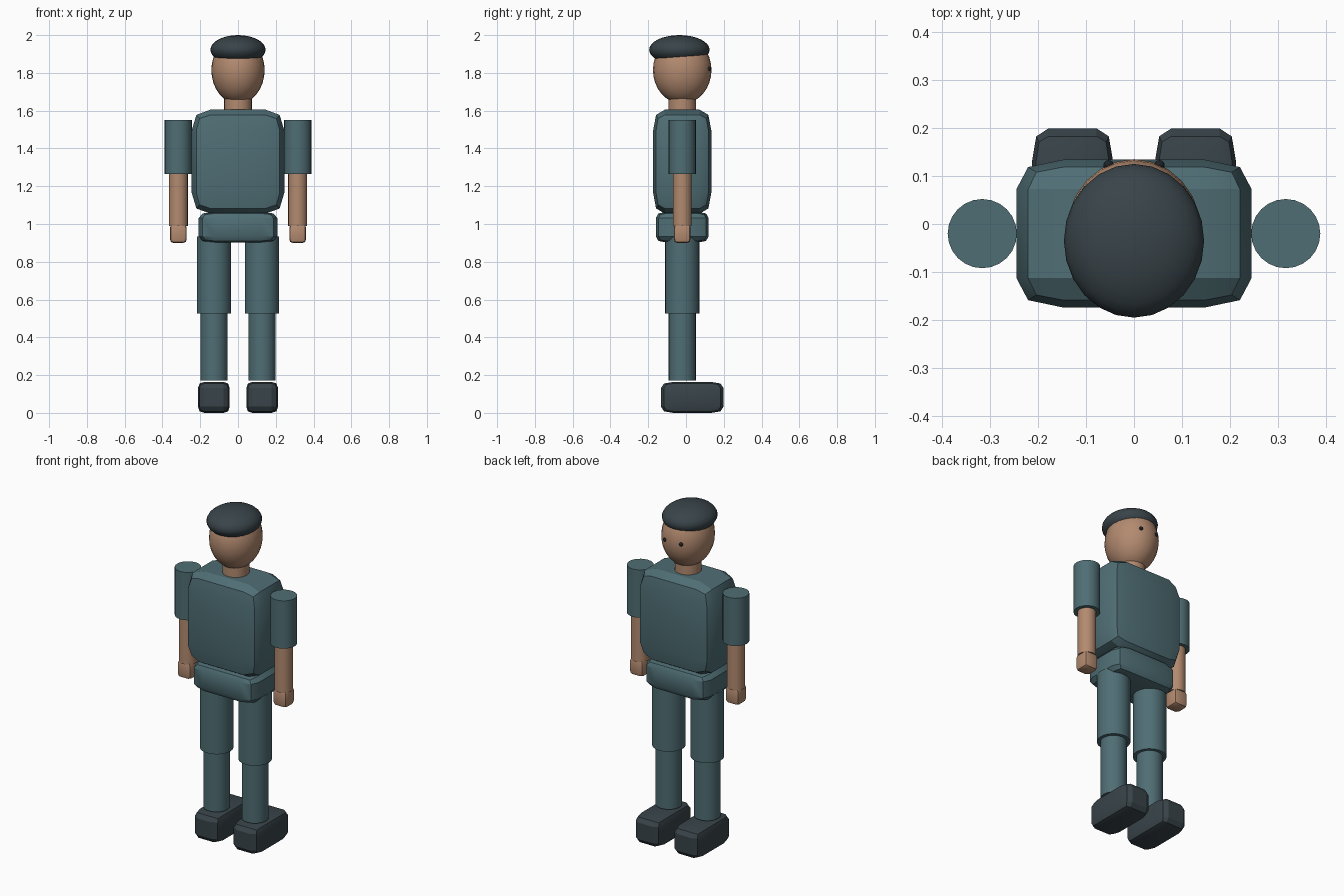
import bpy, bmesh, math
from mathutils import Vector

if "Cube" in bpy.data.objects:
    bpy.data.objects.remove(bpy.data.objects["Cube"])

def material(name, rgb):
    m = bpy.data.materials.new(name)
    m.diffuse_color = (*rgb, 1)
    m.use_nodes = True
    m.node_tree.nodes["Principled BSDF"].inputs["Base Color"].default_value = m.diffuse_color
    return m

TEAL = material("teal cloth", (0.078, 0.155, 0.175))
SKIN = material("tan skin", (0.45, 0.255, 0.16))
DARK = material("dark slate", (0.040, 0.057, 0.067))
BLACK = material("eye black", (0.012, 0.016, 0.02))
YC = -0.02  # body axis depth

def finish(bm, name, mat, angle):
    bmesh.ops.recalc_face_normals(bm, faces=bm.faces)
    me = bpy.data.meshes.new(name)
    bm.to_mesh(me)
    bm.free()
    me.materials.append(mat)
    ob = bpy.data.objects.new(name, me)
    bpy.context.collection.objects.link(ob)
    bpy.ops.object.select_all(action='DESELECT')
    ob.select_set(True)
    bpy.context.view_layer.objects.active = ob
    bpy.ops.object.shade_smooth_by_angle(angle=math.radians(angle))
    return ob

def pillow(name, centre, size, mat, inset=0.2, edge=0.05, corner=0.085):
    """Box whose faces bulge slightly: flat inset panels with pulled-in edges."""
    bm = bmesh.new()
    bmesh.ops.create_cube(bm, size=1)
    bmesh.ops.subdivide_edges(bm, edges=bm.edges[:], cuts=2, use_grid_fill=True)
    for v in bm.verts:
        outer = sum(abs(c) > 0.4 for c in v.co)
        pull = (0, 0, edge, corner)[outer]
        for i in range(3):
            c = v.co[i]
            v.co[i] = math.copysign(0.5 - pull if abs(c) > 0.4 else 0.5 - inset, c)
            v.co[i] = v.co[i] * size[i] + centre[i]
    return finish(bm, name, mat, 30)

def tube(name, x, r, z0, z1, mat):
    bm = bmesh.new()
    bmesh.ops.create_cone(bm, cap_ends=True, segments=24, radius1=r, radius2=r, depth=z1 - z0)
    bmesh.ops.translate(bm, verts=bm.verts, vec=(x, YC, (z0 + z1) / 2))
    return finish(bm, name, mat, 40)

def ball(name, centre, radii, mat, u=24, v=16):
    bm = bmesh.new()
    bmesh.ops.create_uvsphere(bm, u_segments=u, v_segments=v, radius=1)
    for w in bm.verts:
        w.co = Vector(a * b + c for a, b, c in zip(w.co, radii, centre))
    return finish(bm, name, mat, 60)

# Trunk
pillow("torso", (0, YC, 1.33), (0.49, 0.308, 0.55), TEAL)
pillow("hips", (0, YC, 0.983), (0.416, 0.28, 0.162), TEAL)

# Head, neck and cap
tube("neck", 0, 0.073, 1.58, 1.70, SKIN)
ball("head", (0, YC, 1.815), (0.141, 0.155, 0.178), SKIN)
ball("cap", (0, -0.035, 1.922), (0.146, 0.16, 0.078), DARK)

# Paired parts (the face and toes point to +y)
for side, s in (("left", -1), ("right", 1)):
    ball(side + "_eye", (s * 0.053, 0.123, 1.822), (0.011, 0.010, 0.011), BLACK, 12, 8)
    tube(side + "_sleeve", s * 0.316, 0.072, 1.265, 1.55, TEAL)
    tube(side + "_forearm", s * 0.316, 0.05, 0.99, 1.27, SKIN)
    pillow(side + "_hand", (s * 0.316, YC, 0.95), (0.088, 0.088, 0.10), SKIN)
    tube(side + "_thigh", s * 0.127, 0.091, 0.525, 0.935, TEAL)
    tube(side + "_shin", s * 0.127, 0.072, 0.172, 0.53, TEAL)
    pillow(side + "_boot", (s * 0.128, 0.033, 0.082), (0.168, 0.332, 0.164), DARK)
